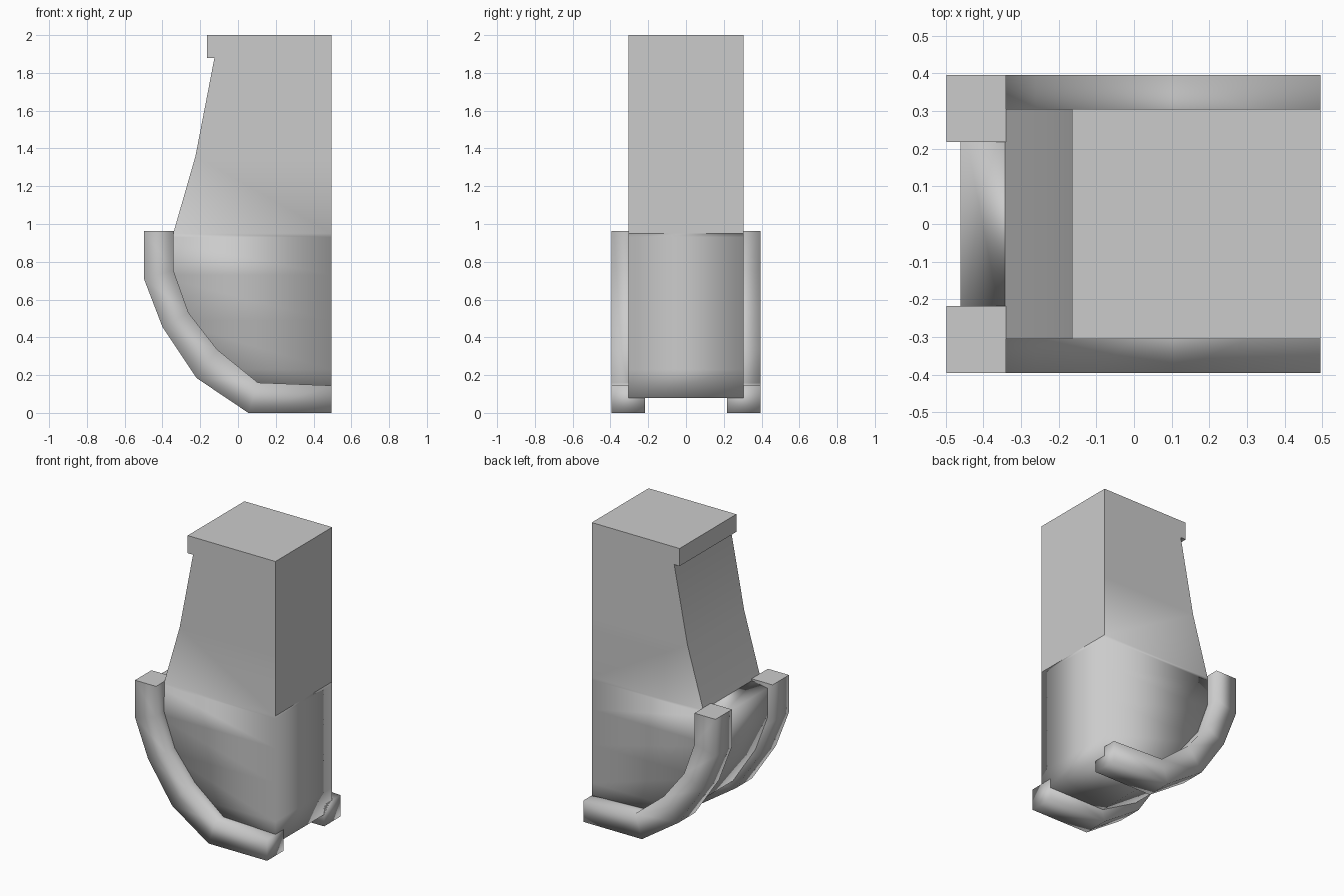
import bpy, bmesh, math

if "Cube" in bpy.data.objects:
    bpy.data.objects.remove(bpy.data.objects["Cube"])

BACK = 0.495  # flat right-hand cut plane


def strip(name, outer, inner, y0, y1, sharp_above):
    """Extrude the quad strip between two xz polylines from y0 to y1.
    Corners stay crisp above sharp_above and are softly shaded below it."""
    bm = bmesh.new()
    pairs = [(bm.verts.new((a[0], y0, a[1])), bm.verts.new((b[0], y0, b[1])))
             for a, b in zip(outer, inner)]
    faces = [bm.faces.new((p[0], q[0], q[1], p[1])) for p, q in zip(pairs, pairs[1:])]
    ext = bmesh.ops.extrude_face_region(bm, geom=faces, use_keep_orig=True)
    moved = [g for g in ext["geom"] if isinstance(g, bmesh.types.BMVert)]
    bmesh.ops.translate(bm, vec=(0, y1 - y0, 0), verts=moved)
    bmesh.ops.recalc_face_normals(bm, faces=bm.faces[:])
    for f in bm.faces:
        f.smooth = True
    for e in bm.edges:
        if min(v.co.z for v in e.verts) >= sharp_above:
            on_cut = all(abs(v.co.x - BACK) < 1e-4 for v in e.verts)
            level = abs(e.verts[0].co.z - e.verts[1].co.z) < 1e-4
            if e.calc_face_angle(0) > math.radians(35) or (on_cut and level):
                e.smooth = False
    me = bpy.data.meshes.new(name)
    bm.to_mesh(me)
    bm.free()
    ob = bpy.data.objects.new(name, me)
    bpy.context.collection.objects.link(ob)
    return ob


# Tapered upper block flowing into the rounded belly
edge = [(-0.11, 2.0), (-0.115, 1.93), (-0.225, 1.36), (-0.343, 0.95), (-0.46, 0.93),
        (-0.46, 0.73), (-0.37, 0.49), (-0.20, 0.23), (0.07, 0.08)]
cut = [(BACK, 0.95 if 0.9 < z < 0.96 and x > -0.4 else z) for x, z in edge]
strip("body", edge, cut, -0.305, 0.305, 0.945)

# Lip hanging over the top of the slope
strip("top_lip", [(-0.165, 2.0), (-0.165, 1.88)], [(-0.109, 2.0), (-0.109, 1.88)],
      -0.305, 0.305, 0)

# Pair of curved side rails
rail_out = [(-0.498, 0.962), (-0.498, 0.71), (-0.40, 0.455), (-0.22, 0.185), (0.055, 0), (BACK, 0)]
rail_in = [(-0.34, 0.962), (-0.342, 0.755), (-0.262, 0.53), (-0.11, 0.335), (0.105, 0.16), (BACK, 0.145)]
for side, label in ((-1, "front"), (1, "rear")):
    strip(label + "_rail", rail_out, rail_in, side * 0.218, side * 0.395, 0.95)
